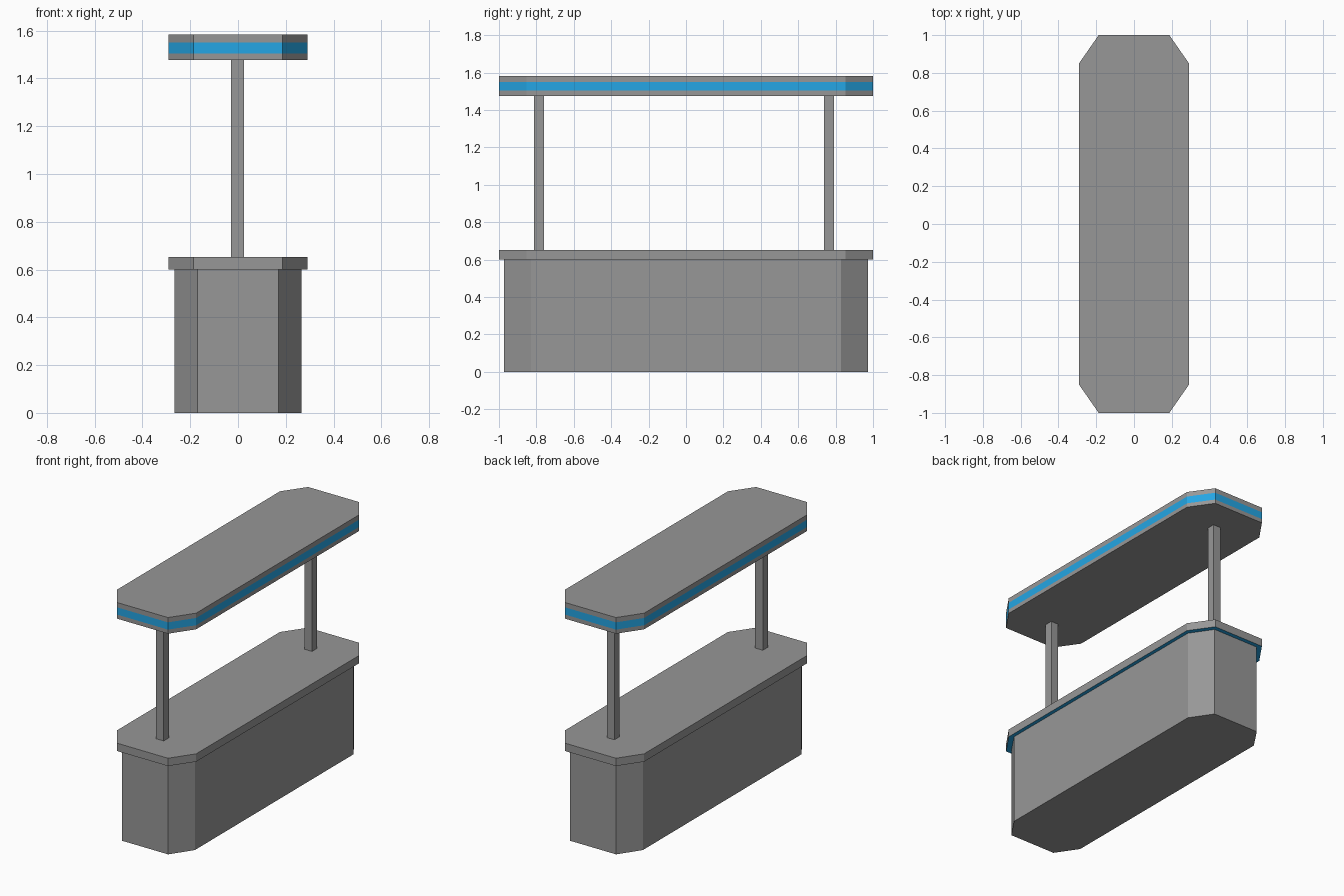
import bpy
import bmesh

cube = bpy.data.objects.get("Cube")
if cube:
    bpy.data.objects.remove(cube, do_unlink=True)


def make_material(name, rgb):
    mat = bpy.data.materials.new(name)
    mat.use_nodes = True
    color = (*rgb, 1.0)
    mat.diffuse_color = color
    mat.node_tree.nodes["Principled BSDF"].inputs["Base Color"].default_value = color
    return mat


GREY = make_material("grey", (0.31, 0.31, 0.31))
BLUE = make_material("blue", (0.018, 0.38, 0.78))


def prism(name, half_x, half_y, levels, cut=(0, 0), center=(0, 0), is_blue=None):
    """Stack of rings with optional chamfered corners, closed at both ends."""
    cx, cy = cut
    if cx:
        quarter = [(half_x, half_y - cy), (half_x - cx, half_y)]
    else:
        quarter = [(half_x, half_y)]
    # Mirror the corner around the outline, counter-clockwise
    outline = quarter + [(-x, y) for x, y in reversed(quarter)]
    outline += [(-x, -y) for x, y in outline]

    bm = bmesh.new()
    rings = [[bm.verts.new((center[0] + x, center[1] + y, z)) for x, y in outline]
             for z in levels]
    n = len(outline)
    for low, high in zip(rings, rings[1:]):
        for i in range(n):
            j = (i + 1) % n
            bm.faces.new((low[i], low[j], high[j], high[i]))
    bm.faces.new(reversed(rings[0]))
    bm.faces.new(rings[-1])
    bm.normal_update()
    if is_blue:
        for face in bm.faces:
            face.material_index = int(is_blue(face))

    mesh = bpy.data.meshes.new(name)
    bm.to_mesh(mesh)
    bm.free()
    mesh.materials.append(GREY)
    mesh.materials.append(BLUE)
    obj = bpy.data.objects.new(name, mesh)
    bpy.context.collection.objects.link(obj)
    return obj


CHAMFER = (0.103, 0.148)

# Counter body
prism("counter_body", 0.265, 0.972, (0, 0.6), (0.096, 0.142))

# Worktop with a blue underside
prism("worktop", 0.29, 1.0, (0.6, 0.652), CHAMFER,
      is_blue=lambda f: f.normal.z < -0.5)

# Two square posts carrying the canopy
for name, y in (("front_post", -0.787), ("back_post", 0.764)):
    prism(name, 0.028, 0.027, (0.652, 1.476), center=(-0.002, y))

# Canopy with a blue stripe around its rim
prism("canopy", 0.29, 1.0, (1.476, 1.503, 1.551, 1.583), CHAMFER,
      is_blue=lambda f: abs(f.normal.z) < 0.5
      and 1.503 < f.calc_center_median().z < 1.551)
